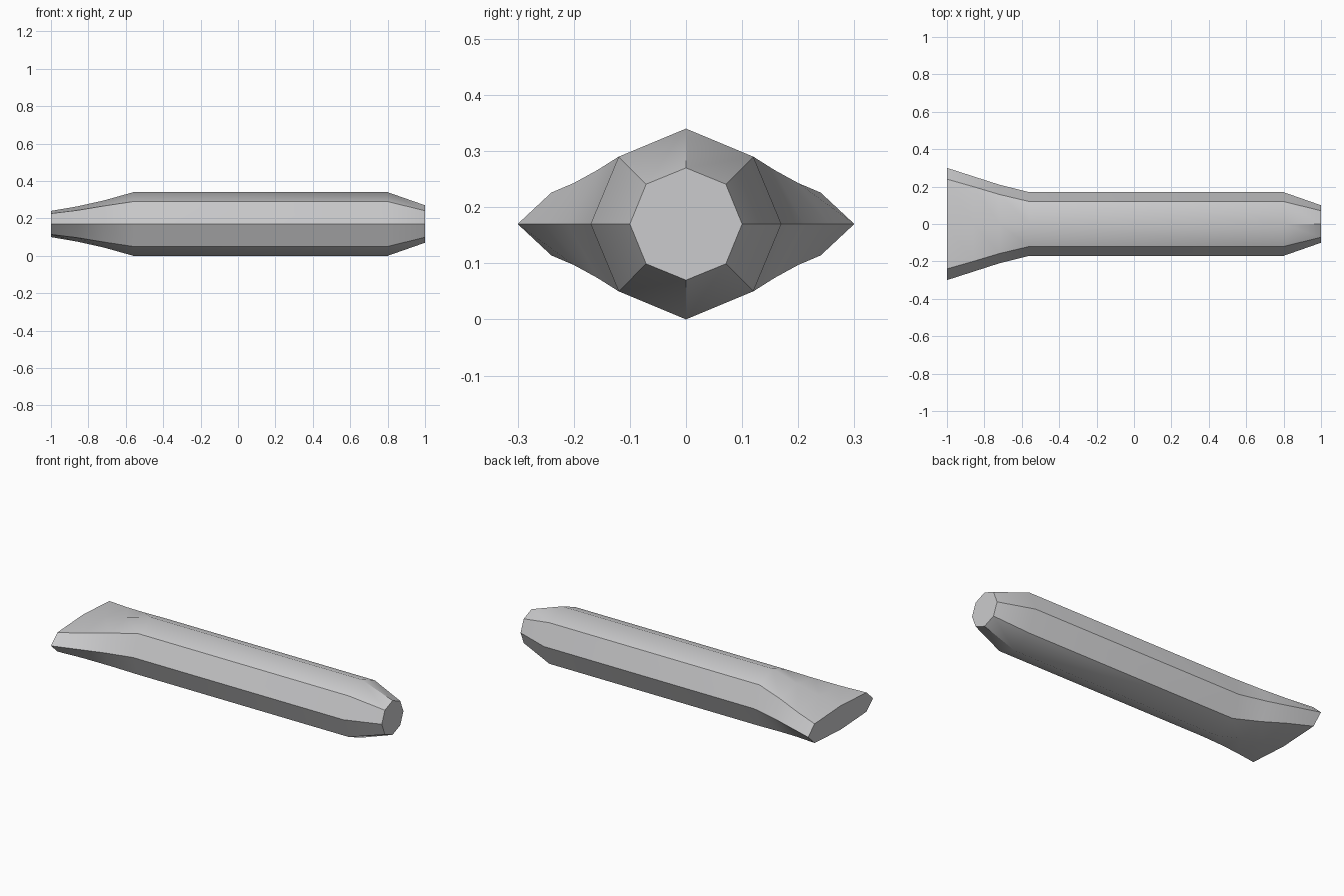
import bpy, bmesh

if "Cube" in bpy.data.objects:
    bpy.data.objects.remove(bpy.data.objects["Cube"])

steel = bpy.data.materials.new("steel grey")
steel.diffuse_color = (0.6, 0.6, 0.61, 1)
steel.use_nodes = True
steel.node_tree.nodes["Principled BSDF"].inputs["Base Color"].default_value = steel.diffuse_color

ZC = 0.17
# Octagonal stations: x, half width, corner y, corner z, half height
stations = [
    (-1.00, 0.30, 0.24, 0.056, 0.07),
    (-0.86, 0.255, 0.20, 0.073, 0.094),
    (-0.72, 0.21, 0.158, 0.096, 0.125),
    (-0.56, 0.17, 0.12, 0.12, 0.17),
    (0.80, 0.17, 0.12, 0.12, 0.17),
    (1.00, 0.10, 0.071, 0.071, 0.10),
]

bm = bmesh.new()


def ring(x, w, cy, cz, h):
    pts = [(w, 0), (cy, cz), (0, h), (-cy, cz),
           (-w, 0), (-cy, -cz), (0, -h), (cy, -cz)]
    return [bm.verts.new((x, y, ZC + z)) for y, z in pts]


# Shank, flared blade and struck end lofted as one bar
rings = [ring(*s) for s in stations]
for a, b in zip(rings, rings[1:]):
    for k in range(8):
        j = (k + 1) % 8
        bm.faces.new((a[k], a[j], b[j], b[k]))
caps = [bm.faces.new(rings[0]), bm.faces.new(rings[-1])]
bmesh.ops.recalc_face_normals(bm, faces=bm.faces)

# Smooth along the length, crisp corners; top and bottom ridges stay soft
for f in bm.faces:
    f.smooth = f not in caps
for a, b in zip(rings, rings[1:]):
    for k in range(8):
        if k % 4 != 2 or b is rings[-1]:
            bm.edges.get((a[k], b[k])).smooth = False
for f in caps:
    for e in f.edges:
        e.smooth = False

mesh = bpy.data.meshes.new("chisel_bar")
bm.to_mesh(mesh)
bm.free()
mesh.materials.append(steel)
obj = bpy.data.objects.new("chisel_bar", mesh)
bpy.context.collection.objects.link(obj)
